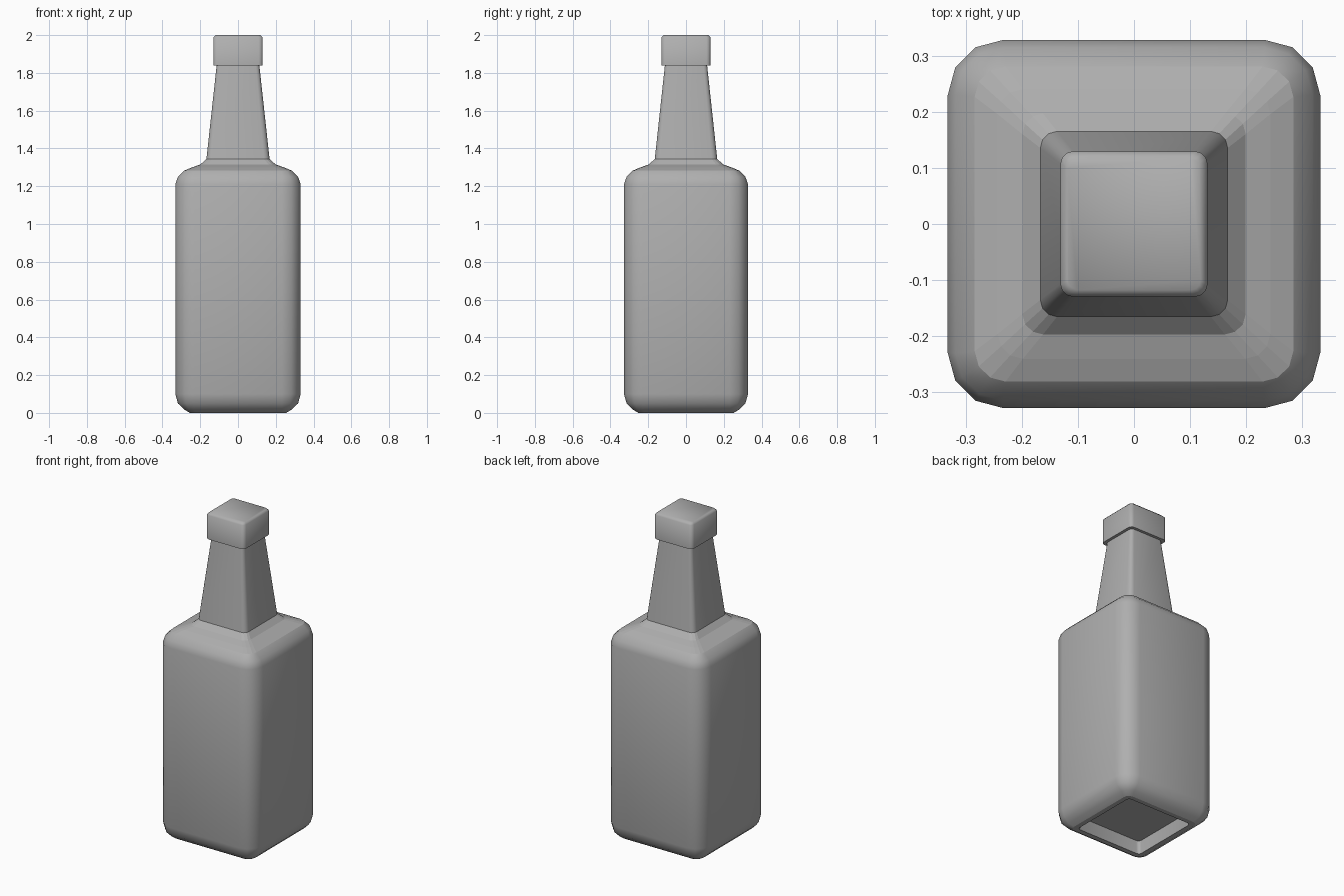
import bpy, bmesh, math

if "Cube" in bpy.data.objects:
    bpy.data.objects.remove(bpy.data.objects["Cube"])

grey = bpy.data.materials.new("grey")
grey.diffuse_color = (0.43, 0.43, 0.43, 1)
grey.use_nodes = True
grey.node_tree.nodes["Principled BSDF"].inputs["Base Color"].default_value = grey.diffuse_color


def rounded_square(half, radius, steps=3):
    """Counter-clockwise outline of a square with rounded corners, slightly shallower in y."""
    pts = []
    c = half - radius
    for k, (sx, sy) in enumerate([(1, 1), (-1, 1), (-1, -1), (1, -1)]):
        for i in range(steps + 1):
            a = math.pi / 2 * (k + i / steps)
            pts.append((sx * c + radius * math.cos(a),
                        0.989 * (sy * c + radius * math.sin(a))))
    return pts


def loft(name, rings, angle, flat=()):
    """Skin a stack of rounded squares (z, half width, corner radius); flat = faceted bands."""
    bm = bmesh.new()
    loops = [[bm.verts.new((x, y, z)) for x, y in rounded_square(h, r)]
             for z, h, r in rings]
    n = len(loops[0])
    for lo, hi in zip(loops, loops[1:]):
        for i in range(n):
            j = (i + 1) % n
            bm.faces.new((lo[i], lo[j], hi[j], hi[i]))
    bm.faces.new(loops[0][::-1])
    bm.faces.new(loops[-1])
    bmesh.ops.recalc_face_normals(bm, faces=bm.faces[:])
    me = bpy.data.meshes.new(name)
    bm.to_mesh(me)
    bm.free()
    me.materials.append(grey)
    ob = bpy.data.objects.new(name, me)
    bpy.context.collection.objects.link(ob)
    bpy.ops.object.select_all(action='DESELECT')
    ob.select_set(True)
    bpy.context.view_layer.objects.active = ob
    bpy.ops.object.shade_smooth_by_angle(angle=math.radians(angle))
    for band in flat:
        for i in range(band * n, band * n + n):
            me.polygons[i].use_smooth = False
    return ob


# Bottle: recessed base, rounded body, faceted shoulder and tapering neck
loft("bottle", [
    (0.075, 0.215, 0.02), (0.0, 0.225, 0.02),
    (0.0, 0.255, 0.035), (0.018, 0.285, 0.05), (0.05, 0.318, 0.085), (0.10, 0.332, 0.10),
    (1.21, 0.332, 0.10), (1.25, 0.318, 0.085), (1.283, 0.284, 0.055),
    (1.30, 0.243, 0.045), (1.315, 0.199, 0.037), (1.345, 0.167, 0.03),
    (1.84, 0.113, 0.02),
], 35, flat=(1, 8, 9, 10))

# Cap
loft("cap", [
    (1.84, 0.131, 0.022), (1.988, 0.131, 0.022), (2.0, 0.119, 0.018),
], 60)
